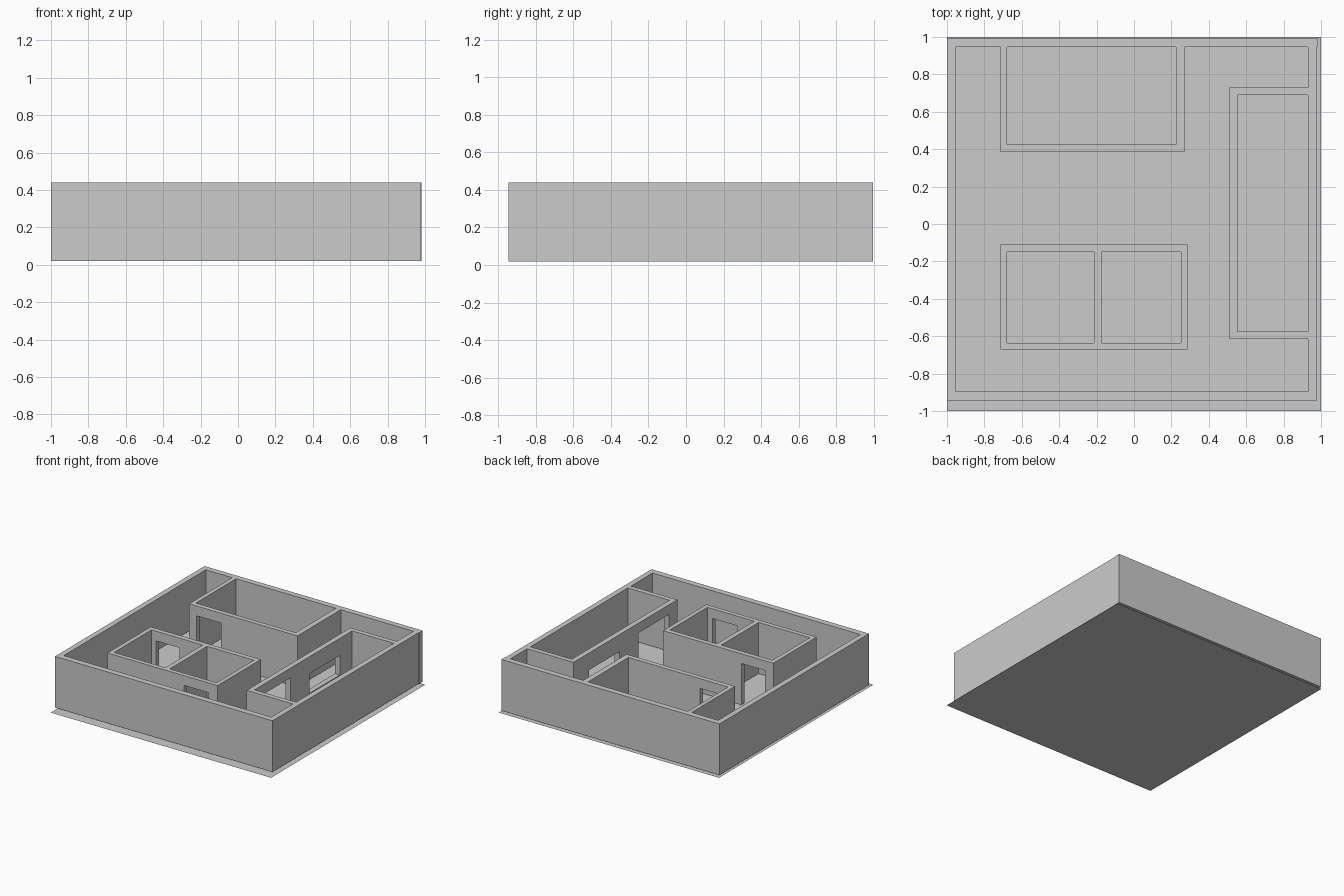
import bpy

if "Cube" in bpy.data.objects:
    bpy.data.objects.remove(bpy.data.objects["Cube"])

Z0, Z1 = 0.02, 0.44      # wall bottom and top
BACK = 0.947             # inner face of the back wall
DOOR = 0.36              # door head height


def box(name, x0, x1, y0, y1, z0=Z0, z1=Z1):
    v = [(x, y, z) for x in (x0, x1) for y in (y0, y1) for z in (z0, z1)]
    f = [(0, 1, 3, 2), (4, 6, 7, 5), (0, 4, 5, 1),
         (2, 3, 7, 6), (0, 2, 6, 4), (1, 5, 7, 3)]
    me = bpy.data.meshes.new(name)
    me.from_pydata(v, [], f)
    me.update()
    ob = bpy.data.objects.new(name, me)
    bpy.context.collection.objects.link(ob)
    return ob


def carve(ob, *cuts):
    """Subtract boxes from a solid block and bake the result."""
    cutters = []
    for c in cuts:
        cutter = box("cutter", *c)
        cutter.hide_render = True
        mod = ob.modifiers.new("cut", 'BOOLEAN')
        mod.operation, mod.solver, mod.object = 'DIFFERENCE', 'EXACT', cutter
        cutters.append(cutter)
    dg = bpy.context.evaluated_depsgraph_get()
    dg.update()
    me = bpy.data.meshes.new_from_object(ob.evaluated_get(dg))
    ob.modifiers.clear()
    ob.data = me
    for c in cutters:
        bpy.data.objects.remove(c)


LO, HI = -0.1, 0.6       # full-height cut range

# floor sheet
floor_mesh = bpy.data.meshes.new("floor")
floor_mesh.from_pydata([(-1, -1, 0), (1, -1, 0), (1, 1, 0), (-1, 1, 0)], [], [(0, 1, 2, 3)])
floor = bpy.data.objects.new("floor", floor_mesh)
bpy.context.collection.objects.link(floor)

# perimeter: front and sides, plus the slightly longer back wall
perimeter = box("perimeter_walls", -1, 0.975, -0.945, BACK)
carve(perimeter, (-0.955, 0.93, -0.895, 1.1, LO, HI))
box("back_wall", -1, 0.98, BACK, 0.995)

# back room, open to the back wall, with one door
back_room = box("back_room_walls", -0.715, 0.27, 0.385, BACK)
carve(back_room,
      (-0.68, 0.225, 0.425, 1.1, LO, HI),
      (-0.645, -0.425, 0.3, 0.5, LO, DOOR))

# front pair of rooms with a shared divider and one door each
front_rooms = box("front_room_walls", -0.715, 0.285, -0.672, -0.11)
carve(front_rooms,
      (-0.68, -0.215, -0.635, -0.15, LO, HI),
      (-0.175, 0.25, -0.635, -0.15, LO, HI),
      (-0.64, -0.425, -0.2, 0.0, LO, DOOR),
      (-0.02, 0.205, -0.8, -0.6, LO, DOOR))

# side room, open to the right wall, with a door and a window
side_room = box("side_room_walls", 0.51, 0.93, -0.615, 0.73)
carve(side_room,
      (0.553, 1.1, -0.575, 0.69, LO, HI),
      (0.4, 0.6, -0.51, -0.11, LO, DOOR),
      (0.4, 0.6, 0.135, 0.53, 0.14, 0.30))
